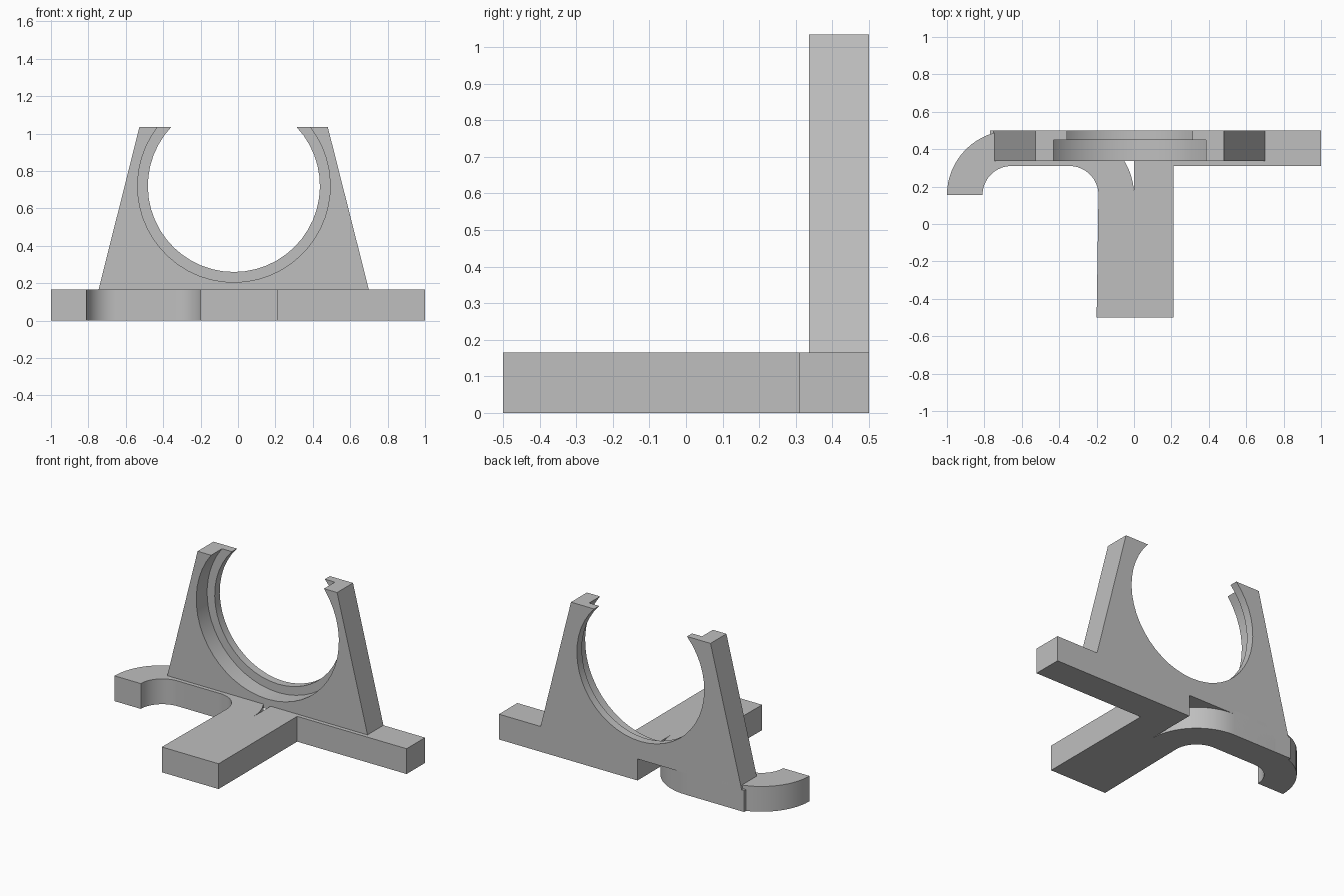
import bpy, bmesh
from math import cos, sin, pi, radians, acos
from mathutils import Vector

cube = bpy.data.objects.get("Cube")
if cube:
    bpy.data.objects.remove(cube, do_unlink=True)

grey = bpy.data.materials.new("plain grey")
grey.use_nodes = True
colour = (0.52, 0.52, 0.52, 1)
grey.diffuse_color = colour
grey.node_tree.nodes["Principled BSDF"].inputs["Base Color"].default_value = colour


def arc(cx, cy, r, start, end, steps=16):
    angles = [start + (end - start) * i / steps for i in range(steps + 1)]
    return [(cx + r * cos(a), cy + r * sin(a)) for a in angles]


def extrude(name, outline, place, direction):
    """Fill an outline, extrude it and smooth its curved walls."""
    bm = bmesh.new()
    face = bm.faces.new([bm.verts.new(place(u, v)) for u, v in outline])
    grown = bmesh.ops.extrude_face_region(bm, geom=[face], use_keep_orig=True)
    moved = [g for g in grown["geom"] if isinstance(g, bmesh.types.BMVert)]
    bmesh.ops.translate(bm, verts=moved, vec=Vector(direction))
    bmesh.ops.recalc_face_normals(bm, faces=bm.faces)
    mesh = bpy.data.meshes.new(name)
    bm.to_mesh(mesh)
    bm.free()
    mesh.materials.append(grey)
    obj = bpy.data.objects.new(name, mesh)
    bpy.context.collection.objects.link(obj)
    bpy.ops.object.select_all(action="DESELECT")
    obj.select_set(True)
    bpy.context.view_layer.objects.active = obj
    bpy.ops.object.shade_smooth_by_angle(angle=radians(30))
    return obj


# Base: straight arm, front foot and arched arm with a hooked end
base_top, front, back = 0.165, 0.31, 0.5
left, right, spring = -0.655, -0.345, 0.155
outer, inner = 0.345, 0.155
outline = [(1, front), (1, back), (0, back)]
outline += arc(right, spring, outer, 0, pi / 2)
outline += arc(left, spring, outer, pi / 2, pi)
outline += arc(left, spring, inner, pi, pi / 2)
outline += arc(right, spring, inner, pi / 2, 0)
outline += [(-0.2, -0.5), (0.21, -0.5), (0.21, front)]
extrude("base", outline, lambda x, y: (x, y, 0), (0, 0, base_top))

# Small square corner at the back of the arched arm
corner = [(-0.77, 0.4), (right, 0.4), (right, back), (-0.77, back)]
extrude("back_corner", corner, lambda x, y: (x, y, 0), (0, 0, 0.14))

# Upright cradle: wide opening in front, narrower lip behind
top, low = 1.035, 0.14
centre_x, centre_z = -0.022, 0.72


def cradle(name, radius, y, depth):
    half = acos((top - centre_z) / radius)
    profile = [(0.48, top), (0.706, low), (-0.752, low), (-0.527, top)]
    profile += arc(centre_x, centre_z, radius, pi / 2 + half,
                   5 * pi / 2 - half, 36)
    extrude(name, profile, lambda x, z: (x, y, z), (0, depth, 0))


cradle("cradle_front", 0.515, 0.336, 0.112)
cradle("cradle_lip", 0.46, 0.448, 0.052)
